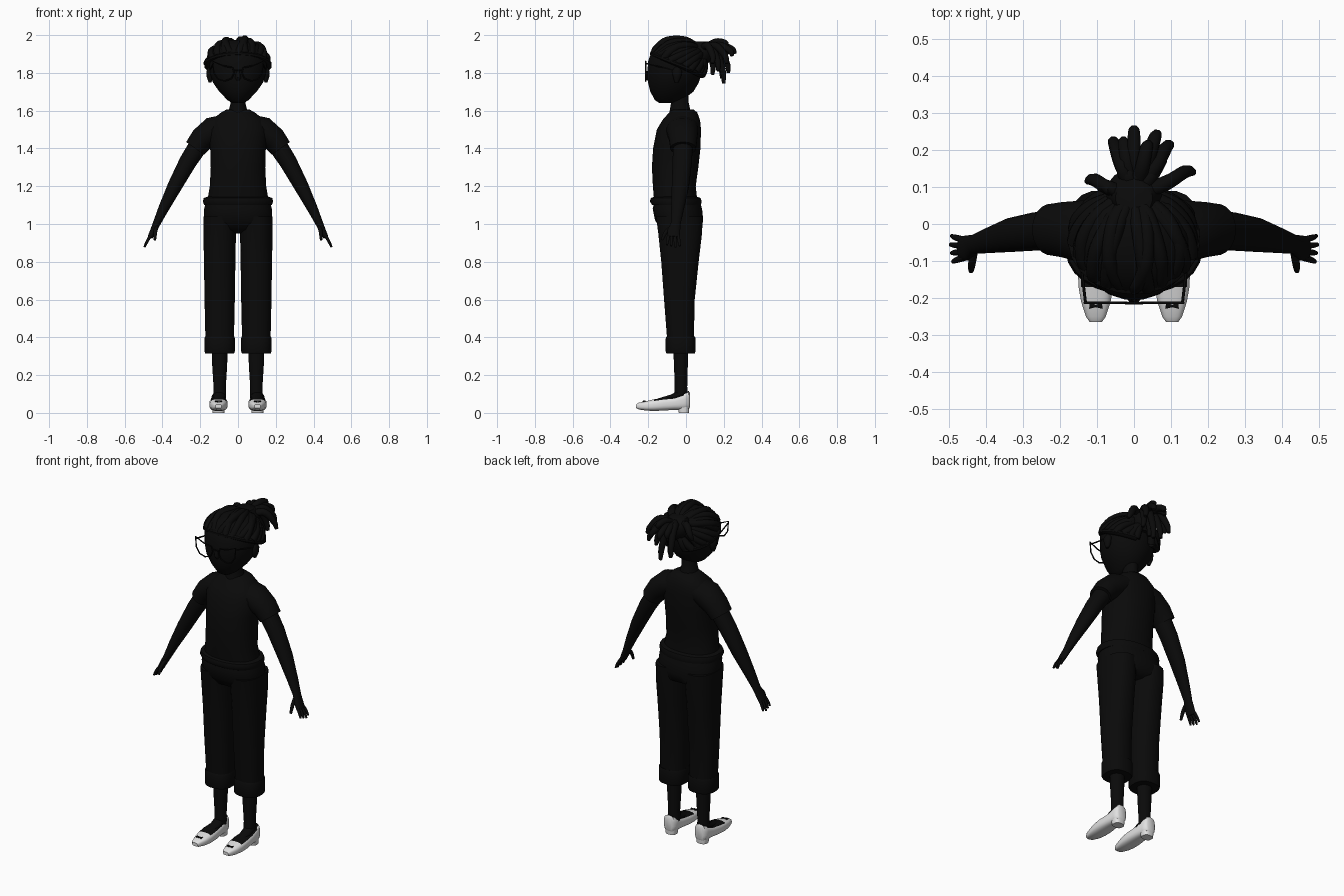
import bpy, bmesh, math
from mathutils import Vector

default_cube = bpy.data.objects.get("Cube")
if default_cube:
    bpy.data.objects.remove(default_cube)


def material(name, value):
    mat = bpy.data.materials.new(name)
    mat.use_nodes = True
    colour = (value, value, value, 1)
    mat.diffuse_color = colour
    mat.node_tree.nodes["Principled BSDF"].inputs["Base Color"].default_value = colour
    return mat


BLACK = material("soft black", 0.003)
WHITE = material("shoe white", 0.75)
X, Y, Z = Vector((1, 0, 0)), Vector((0, 1, 0)), Vector((0, 0, 1))


def loft(name, rings, mat=BLACK, across=X, along=None, sides=20, power=1.0, closed=False):
    """Skin elliptical rings (centre, half_across, half_other) set along a path."""
    bm = bmesh.new()
    centres = [Vector(ring[0]) for ring in rings]
    count = len(rings)
    loops = []
    for i, (_, half_u, half_v) in enumerate(rings):
        before = centres[i - 1] if closed or i else centres[i]
        after = centres[(i + 1) % count] if closed else centres[min(i + 1, count - 1)]
        tangent = along or (after - before).normalized()
        u = (across - tangent * across.dot(tangent)).normalized()
        v = tangent.cross(u)
        loop = []
        for k in range(sides):
            angle = math.tau * (k + 0.5) / sides
            c, s = math.cos(angle), math.sin(angle)
            cu = math.copysign(abs(c) ** power, c) * half_u
            sv = math.copysign(abs(s) ** power, s) * half_v
            loop.append(bm.verts.new(centres[i] + u * cu + v * sv))
        loops.append(loop)
    for i in range(count if closed else count - 1):
        low, high = loops[i], loops[(i + 1) % count]
        for k in range(sides):
            j = (k + 1) % sides
            bm.faces.new((low[k], low[j], high[j], high[k]))
    if not closed:
        bm.faces.new(loops[0])
        bm.faces.new(loops[-1])
    bmesh.ops.recalc_face_normals(bm, faces=bm.faces)
    mesh = bpy.data.meshes.new(name)
    bm.to_mesh(mesh)
    bm.free()
    mesh.materials.append(mat)
    mesh.shade_smooth()
    mesh.set_sharp_from_angle(angle=math.radians(50))
    obj = bpy.data.objects.new(name, mesh)
    bpy.context.collection.objects.link(obj)
    return obj


def column(name, rows, x=0, **options):
    """Level rings: height, half width, front y, back y."""
    rings = [((x, (front + back) / 2, z), width, (back - front) / 2)
             for z, width, front, back in rows]
    return loft(name, rings, along=Z, **options)


def smooth_path(points, steps=4):
    pts = [Vector(p) for p in points]
    pts = [pts[0] * 2 - pts[1]] + pts + [pts[-1] * 2 - pts[-2]]
    path = []
    for a, b, c, d in zip(pts, pts[1:], pts[2:], pts[3:]):
        for k in range(steps):
            t = k / steps
            path.append((b * 2 + (c - a) * t + (a * 2 - b * 5 + c * 4 - d) * t * t
                         + (b * 3 - a - c * 3 + d) * t ** 3) / 2)
    return path + [pts[-2]]


def strand(name, points, radius, tip=0.5, across=X):
    path = smooth_path(points)
    last = len(path) - 1
    rings = []
    for i, p in enumerate(path):
        r = radius * (1 + (tip - 1) * (i / last) ** 3)
        rings.append((p, r, r))
    return loft(name, rings, across=across, sides=8)


# Head, neck and nose
column("head", [(1.64, .03, -.14, -.06), (1.655, .055, -.165, -.02), (1.7, .1, -.19, .04),
                (1.75, .135, -.203, .07), (1.8, .15, -.206, .085), (1.86, .155, -.203, .092),
                (1.91, .147, -.185, .09), (1.95, .115, -.145, .07), (1.975, .06, -.09, .02)])
column("neck", [(1.7, .04, -.08, .015), (1.64, .04, -.08, .015), (1.58, .055, -.09, .03)])
column("nose", [(1.81, .008, -.208, -.19), (1.775, .018, -.218, -.18), (1.76, .01, -.207, -.18)],
       sides=10)

# Shirt body with a rolled hem
column("shirt", [(1.607, .06, -.075, .04), (1.59, .09, -.09, .06), (1.55, .14, -.125, .075),
                 (1.5, .16, -.155, .08), (1.4, .148, -.175, .077), (1.3, .145, -.181, .066),
                 (1.2, .15, -.176, .052), (1.13, .162, -.17, .06)], sides=28, power=.9)
column("shirt_hem", [(1.145, .16, -.165, .055), (1.138, .182, -.186, .078),
                     (1.12, .187, -.192, .084), (1.1, .18, -.18, .08)], sides=28, power=.9)

# Trouser seat
column("trouser_seat", [(1.13, .168, -.165, .07), (1.08, .18, -.177, .086),
                        (1.02, .182, -.165, .092), (.97, .17, -.13, .08),
                        (.95, .1, -.08, .04)], sides=28, power=.85)

for side, label in ((1, "left"), (-1, "right")):
    # Trouser leg, turned-up cuff and shin
    column(label + "_trouser_leg", [(1.04, .086, -.16, .09), (.95, .087, -.148, .086),
                                    (.8, .084, -.132, .068), (.6, .081, -.117, .047),
                                    (.38, .076, -.1, .042)], x=side * .097, power=.85)
    column(label + "_trouser_cuff", [(.4, .07, -.095, .038), (.405, .078, -.104, .048),
                                     (.395, .081, -.108, .051), (.325, .081, -.108, .051),
                                     (.315, .077, -.104, .047), (.315, .05, -.08, .02)],
           x=side * .097, power=.8)
    column(label + "_shin", [(.4, .045, -.07, .015), (.25, .04, -.064, .01),
                             (.14, .033, -.06, .007), (.06, .034, -.06, .008)], x=side * .097)

    # Slip-on shoe: the opening on top shows the dark foot
    shoe_rows = [(-.264, .035, .017, .01), (-.25, .036, .027, .018), (-.21, .037, .04, .025),
                 (-.17, .041, .047, .031), (-.12, .046, .049, .034), (-.06, .051, .043, .035),
                 (-.01, .061, .04, .045), (.014, .066, .034, .05), (.021, .068, .022, .038)]
    shoe = loft(label + "_shoe", [((side * .103, y, z), w, h) for y, z, w, h in shoe_rows],
                mat=WHITE, along=Y, sides=24, power=.7)
    shoe.data.materials.append(BLACK)
    for face in shoe.data.polygons:
        if face.normal.z > .65 and -.18 < face.center.y < .013:
            face.material_index = 1
    column(label + "_shoe_heel", [(.03, .034, -.045, .018), (0, .031, -.038, .016)],
           x=side * .103, mat=WHITE, power=.7)
    loft(label + "_instep", [((side * .1, -.02, .1), .03, .03), ((side * .1, -.08, .075), .032, .022),
                             ((side * .102, -.15, .06), .024, .016)], along=Y, sides=14)
    # Small bow on the toe
    for wing in (-1, 1):
        loft(label + "_shoe_bow", [((side * .103, -.222, .062), .003, .004),
                                   ((side * .103 + wing * .017, -.22, .061), .01, .005)],
             across=Y, sides=8)

    # Sleeve, arm and hand
    def mirrored(rows):
        return [((side * x, y, z), a, b) for x, y, z, a, b in rows]

    loft(label + "_sleeve", mirrored([(.07, -.02, 1.515, .085, .065), (.13, -.02, 1.495, .085, .075),
                                      (.19, -.015, 1.45, .075, .066), (.227, -.015, 1.4, .069, .059),
                                      (.222, -.015, 1.405, .05, .045)]), across=Y)
    loft(label + "_arm", mirrored([(.2, -.015, 1.43, .052, .052), (.265, -.02, 1.33, .052, .047),
                                   (.335, -.03, 1.2, .046, .039), (.395, -.045, 1.08, .034, .028),
                                   (.432, -.055, 1.0, .026, .02), (.448, -.064, .965, .034, .017),
                                   (.465, -.067, .93, .034, .014)]), across=Y)
    for finger in range(4):
        spread = finger - 1.5
        length = .068 - .006 * abs(spread - .5)
        start = Vector((side * .458, -.067 + spread * .016, .945))
        end = start + Vector((side * length * .55, spread * .007, -length))
        strand(label + "_finger", [start, (start + end) / 2 + Vector((side * .003, 0, 0)), end],
               .009, .6, Y)
    strand(label + "_thumb", [(side * .432, -.075, .985), (side * .438, -.108, .955),
                              (side * .44, -.127, .915)], .011, .6)

    # Ear with an inner fold
    column(label + "_ear", [(1.83, .008, -.06, -.035), (1.81, .02, -.075, -.02),
                            (1.78, .019, -.07, -.025), (1.75, .008, -.06, -.04)],
           x=side * .148, sides=12)

    # Upswept spectacle rim and temple arm
    outline = [(.02, 1.8), (.028, 1.828), (.08, 1.838), (.134, 1.862),
               (.128, 1.8), (.105, 1.767), (.07, 1.757), (.035, 1.77)]
    loft(label + "_glasses_rim", [((side * x, -.213, z), .004, .004) for x, z in outline],
         across=Y, sides=6, closed=True)
    loft(label + "_glasses_arm", [((side * .131, -.212, 1.85), .004, .004),
                                  ((side * .15, -.05, 1.81), .004, .004)], across=Z, sides=6)
loft("glasses_bridge", [((-.024, -.214, 1.815), .004, .004), ((.024, -.214, 1.815), .004, .004)],
     across=Y, sides=6)

# Hair: strands swept over the skull from the hairline to a knot behind
SKULL = Vector((0, -.045, 1.83))
SIZE = Vector((.16, .142, .153))
KNOT = Vector((0, .85, .52)).normalized()


def on_skull(direction, lift=1.0):
    d = direction.normalized() * lift
    return SKULL + Vector((d.x * SIZE.x, d.y * SIZE.y, d.z * SIZE.z))


hairline = []
STRANDS = 22
for i in range(STRANDS + 1):
    turn = math.radians(-160 + 320 * i / STRANDS)
    height = .1 + .42 * math.cos(turn)
    root = Vector((math.sin(turn), -math.cos(turn), height)).normalized()
    hairline.append(root)
    bend = math.sin(i * 2.4) * .12
    points = []
    for k in range(6):
        t = k / 5
        sway = Vector((bend * math.sin(math.pi * t), 0, 0))
        points.append(on_skull(root.lerp(KNOT, t) + sway, 1.0 + .03 * math.sin(i * 1.7 + k)))
    strand("hair_strand", points, .021, .8)

# Hairband following the hairline
loft("hairband", [(on_skull(root, 1.02), .014, .018) for root in hairline],
     across=Z, sides=8)

# Loose tails fanning out from the knot
knot_centre = on_skull(KNOT)
column("hair_knot", [(1.84, .04, .03, .11), (1.88, .07, .03, .14), (1.93, .075, .02, .15),
                     (1.965, .05, .02, .12)])
tails = [(0, .258, 1.9), (.065, .245, 1.89), (-.06, .225, 1.8), (.1, .215, 1.85),
         (.03, .2, 1.745), (-.03, .19, 1.77), (.16, .14, 1.85), (-.125, .115, 1.87),
         (.01, .14, 1.79), (.04, .215, 1.94), (-.03, .225, 1.9), (.08, .17, 1.81)]
for tip in tails:
    end = Vector(tip)
    crest = knot_centre.lerp(end, .55)
    crest.z = max(crest.z, 1.91) + .035
    near = end.lerp(crest, .3) + Vector((0, .01, .012))
    strand("hair_tail", [knot_centre, crest, near, end], .021, .45)
